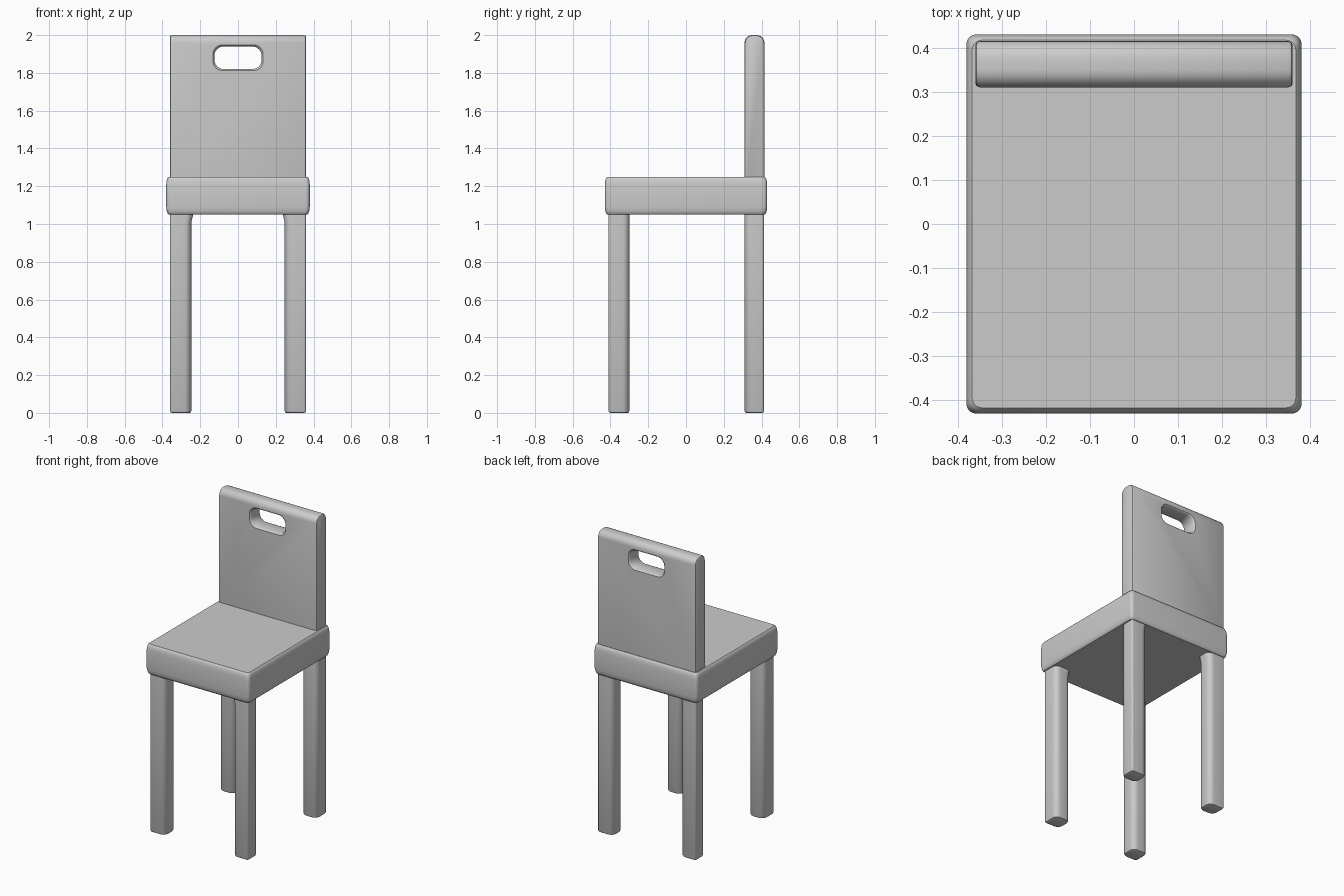
import bpy, bmesh, math

if "Cube" in bpy.data.objects:
    bpy.data.objects.remove(bpy.data.objects["Cube"])


def rounded_rect(u0, u1, v0, v1, radii, inset, seg=6):
    """Outline with radii for corners (u0,v0), (u1,v0), (u1,v1), (u0,v1)."""
    u0, u1, v0, v1 = u0 + inset, u1 - inset, v0 + inset, v1 - inset
    corners = [(u0, v0, 1, 1), (u1, v0, -1, 1), (u1, v1, -1, -1), (u0, v1, 1, -1)]
    pts = []
    for i, ((u, v, su, sv), r) in enumerate(zip(corners, radii)):
        for k in range(seg + 1):
            a = math.pi + i * math.pi / 2 + k * math.pi / 2 / seg
            pts.append((u + su * r + r * math.cos(a), v + sv * r + r * math.sin(a)))
    return pts


def loft(name, axis, rect, radii, levels):
    """Stack rounded rectangles along an axis; levels are (position, inset)."""
    bm = bmesh.new()
    rings = []
    for w, inset in levels:
        ring = []
        for u, v in rounded_rect(*rect, radii, inset):
            co = {'X': (w, u, v), 'Y': (v, w, u), 'Z': (u, v, w)}[axis]
            ring.append(bm.verts.new(co))
        rings.append(ring)
    n = len(rings[0])
    for a, b in zip(rings, rings[1:]):
        for i in range(n):
            j = (i + 1) % n
            bm.faces.new((a[i], a[j], b[j], b[i]))
    bm.faces.new(rings[0][::-1])
    bm.faces.new(rings[-1])
    bmesh.ops.recalc_face_normals(bm, faces=bm.faces)
    mesh = bpy.data.meshes.new(name)
    bm.to_mesh(mesh)
    bm.free()
    obj = bpy.data.objects.new(name, mesh)
    bpy.context.collection.objects.link(obj)
    return obj


def activate(obj):
    bpy.ops.object.select_all(action='DESELECT')
    obj.select_set(True)
    bpy.context.view_layer.objects.active = obj


def finish(obj):
    activate(obj)
    for mod in list(obj.modifiers):
        bpy.ops.object.modifier_apply(modifier=mod.name)
    bpy.ops.object.shade_smooth_by_angle(angle=math.radians(35))


# Seat slab with softened rims
seat = loft("seat", 'Z', (-0.38, 0.38, -0.43, 0.43), (0.022,) * 4,
            [(1.05, 0.013), (1.056, 0.007), (1.068, 0.003), (1.09, 0),
             (1.21, 0), (1.232, 0.003), (1.244, 0.007), (1.25, 0.013)])
finish(seat)

# Legs: crisp outer corner, rounder inner corners, mirrored left to right
leg_levels = [(0, 0.008), (0.003, 0.003), (0.01, 0), (1.01, 0), (1.06, 0)]
for name, y0, y1, radii in (
        ("front_legs", -0.41, -0.30, (0.035, 0.01, 0.035, 0.035)),
        ("back_legs", 0.31, 0.413, (0.035, 0.035, 0.01, 0.035))):
    legs = loft(name, 'Z', (0.247, 0.36, y0, y1), radii, leg_levels)
    # Slight flare where the inner side meets the seat
    for v in legs.data.vertices:
        if v.co.z > 1.05 and v.co.x < 0.29:
            v.co.x -= 0.012
    mirror = legs.modifiers.new("mirror", 'MIRROR')
    mirror.use_axis[0] = True
    finish(legs)

# Backrest: profile with a rounded top, run across the width
backrest = loft("backrest", 'X', (0.31, 0.415, 1.23, 2.0), (0.005, 0.005, 0.04, 0.04),
                [(-0.36, 0.008), (-0.357, 0.003), (-0.35, 0),
                 (0.35, 0), (0.357, 0.003), (0.36, 0.008)])

# Handle slot, flaring a little at both faces
cutter = loft("handle_cutter", 'Y', (1.82, 1.94, -0.125, 0.125), (0.05,) * 4,
              [(0.29, -0.012), (0.31, -0.008), (0.315, -0.003), (0.322, 0),
               (0.403, 0), (0.41, -0.003), (0.415, -0.008), (0.435, -0.012)])
cutter.hide_render = True
cut = backrest.modifiers.new("handle_slot", 'BOOLEAN')
cut.operation = 'DIFFERENCE'
cut.solver = 'EXACT'
cut.object = cutter
finish(backrest)
bpy.data.objects.remove(cutter)
